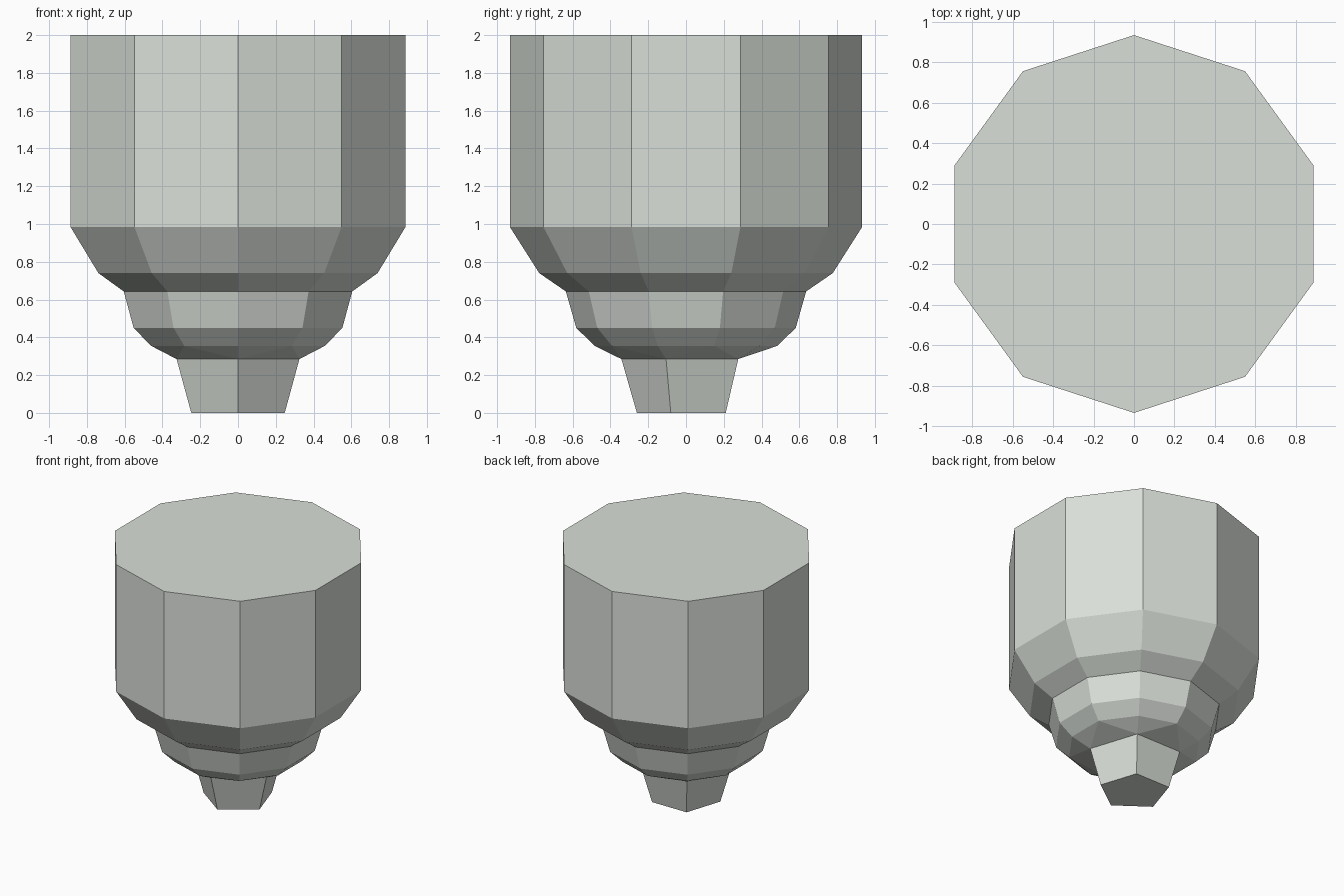
import bpy, bmesh, math

if "Cube" in bpy.data.objects:
    bpy.data.objects.remove(bpy.data.objects["Cube"])


def ring(bm, sides, radius, z):
    # first corner points to the front (-y)
    return [bm.verts.new((radius * math.cos(2 * math.pi * i / sides - math.pi / 2),
                          radius * math.sin(2 * math.pi * i / sides - math.pi / 2), z))
            for i in range(sides)]


def bridge(bm, low, high):
    n = len(low)
    for i in range(n):
        j = (i + 1) % n
        bm.faces.new((low[i], low[j], high[j], high[i]))


bm = bmesh.new()

# five-sided tapered foot
foot_low = ring(bm, 5, 0.26, 0.0)
foot_high = ring(bm, 5, 0.342, 0.285)
bm.faces.new(foot_low[::-1])
bridge(bm, foot_low, foot_high)

# ten-sided stepped body: (radius, height)
profile = [(0.484, 0.355), (0.581, 0.45), (0.636, 0.643),
           (0.777, 0.74), (0.933, 0.985), (0.933, 2.0)]
rings = [ring(bm, 10, r, z) for r, z in profile]
for low, high in zip(rings, rings[1:]):
    bridge(bm, low, high)
bm.faces.new(rings[-1])

# faceted transition from five to ten sides
ten = rings[0]
for i in range(5):
    a, b = foot_high[i], foot_high[(i + 1) % 5]
    t0, t1, t2 = ten[2 * i], ten[2 * i + 1], ten[(2 * i + 2) % 10]
    bm.faces.new((a, t1, t0))
    bm.faces.new((a, b, t1))
    bm.faces.new((b, t2, t1))

bmesh.ops.recalc_face_normals(bm, faces=bm.faces)
mesh = bpy.data.meshes.new("stepped_body")
bm.to_mesh(mesh)
bm.free()

mat = bpy.data.materials.new("pale grey green")
mat.diffuse_color = (0.70, 0.74, 0.69, 1)
mat.use_nodes = True
mat.node_tree.nodes["Principled BSDF"].inputs["Base Color"].default_value = mat.diffuse_color
mesh.materials.append(mat)
body = bpy.data.objects.new("stepped_body", mesh)
bpy.context.collection.objects.link(body)
